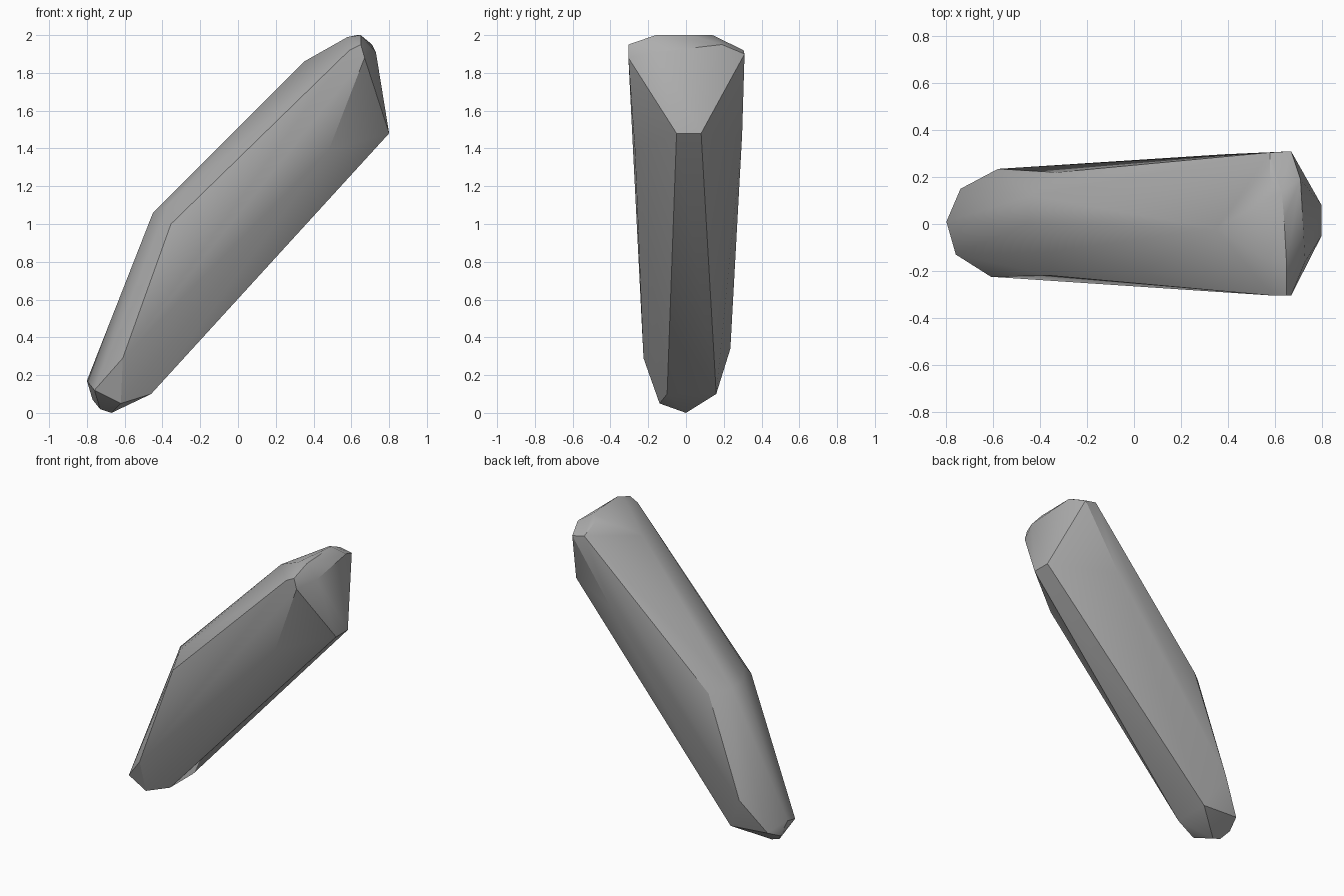
import bpy
import bmesh
import math

# Remove the default object only
default_cube = bpy.data.objects.get("Cube")
if default_cube:
    bpy.data.objects.remove(default_cube, do_unlink=True)


def make_material(name, color):
    material = bpy.data.materials.new(name)
    material.use_nodes = True
    material.diffuse_color = color
    shader = next(n for n in material.node_tree.nodes if n.type == "BSDF_PRINCIPLED")
    shader.inputs["Base Color"].default_value = color
    shader.inputs["Roughness"].default_value = 0.9
    return material


def make_convex_stone(name, corner_groups, material, sharp_angle):
    """Wrap the chiselled corners in one closed convex shell."""
    shell = bmesh.new()
    for corners in corner_groups:
        for corner in corners:
            shell.verts.new(corner)
    bmesh.ops.convex_hull(shell, input=shell.verts[:])
    loose = [vert for vert in shell.verts if not vert.link_faces]
    bmesh.ops.delete(shell, geom=loose, context="VERTS")
    bmesh.ops.recalc_face_normals(shell, faces=shell.faces[:])

    mesh = bpy.data.meshes.new(name)
    shell.to_mesh(mesh)
    shell.free()
    mesh.materials.append(material)

    stone = bpy.data.objects.new(name, mesh)
    bpy.context.collection.objects.link(stone)
    bpy.ops.object.select_all(action="DESELECT")
    stone.select_set(True)
    bpy.context.view_layer.objects.active = stone
    bpy.ops.object.shade_smooth_by_angle(angle=math.radians(sharp_angle))
    return stone


# Blunt upper end, with a slanted triangular facet below its crown
upper_end = [
    (.58, -.16, 1.99), (.64, .02, 2), (.65, -.16, 2), (.63, .14, 2),
    (.73, -.16, 1.91), (.71, .19, 1.95), (.8, -.05, 1.48), (.8, .08, 1.48),
]

# Flat front flank
front_flank = [
    (-.61, -.225, .29), (-.355, -.22, 1), (.59, -.305, 1.92),
    (.65, -.305, 1.95), (.67, -.305, 1.88), (.48, -.27, 1.39),
]

# Flat back flank
back_flank = [
    (-.58, .235, .34), (-.33, .22, 1.02), (.58, .305, 1.92),
    (.67, .31, 1.9), (.38, .297, 1.47),
]

# Long sloping ridge
top_ridge = [
    (-.45, 0, 1.06), (-.44, .12, 1.05), (-.37, -.12, 1.1),
    (.35, -.02, 1.86), (.58, .19, 1.97),
]

# Narrow lower tip
lower_tip = [
    (-.8, .01, .17), (-.76, -.13, .12), (-.74, .15, .12), (-.77, .05, .07),
    (-.73, 0, .02), (-.67, 0, 0), (-.62, -.14, .05),
    (-.46, .16, .1), (-.46, -.1, .1),
]

stone_grey = make_material("stone grey", (.42, .42, .42, 1))
make_convex_stone(
    "leaning_stone",
    [upper_end, front_flank, back_flank, top_ridge, lower_tip],
    stone_grey,
    sharp_angle=30,
)
